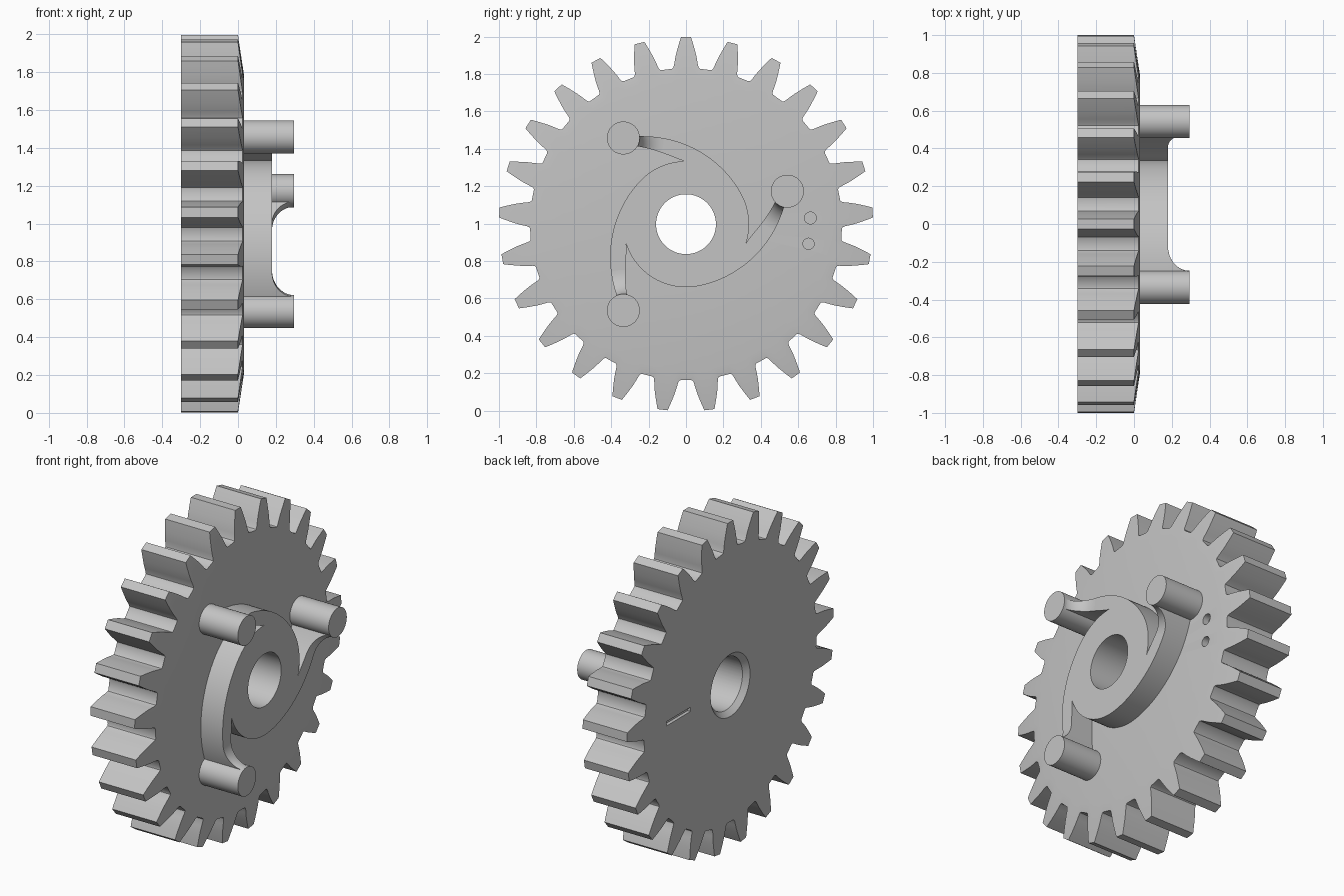
import bpy, bmesh
from math import sin, cos, pi, radians, degrees

if "Cube" in bpy.data.objects:
    bpy.data.objects.remove(bpy.data.objects["Cube"], do_unlink=True)

CZ = 0.997          # height of the gear axis
FACE, BACK = 0.033, -0.3
PLATE, TIP = 0.18, 0.295
BORE, HUB = 0.16, 0.337
TEETH = 25
PIN_R, PIN_ORBIT = 0.088, 0.57

grey = bpy.data.materials.new("light grey plastic")
grey.use_nodes = True
colour = (0.55, 0.55, 0.55, 1)
grey.diffuse_color = colour
grey.node_tree.nodes["Principled BSDF"].inputs["Base Color"].default_value = colour


def polar(x, r, a, cy=0.0, cz=CZ):
    """Point at radius r and angle a about an axis running along x."""
    return (x, cy + r * cos(a), cz + r * sin(a))


def circle(x, r, n=64, cy=0.0, cz=CZ):
    return [polar(x, r, 2 * pi * i / n, cy, cz) for i in range(n)]


def loft(name, rings, closed=False):
    """Bridge equal rings into a solid; cap the ends unless it closes on itself."""
    bm = bmesh.new()
    loops = [[bm.verts.new(p) for p in ring] for ring in rings]
    pairs = list(zip(loops, loops[1:]))
    if closed:
        pairs.append((loops[-1], loops[0]))
    else:
        bm.faces.new(loops[0])
        bm.faces.new(loops[-1])
    for a, b in pairs:
        for i in range(len(a)):
            j = (i + 1) % len(a)
            bm.faces.new((a[i], a[j], b[j], b[i]))
    bmesh.ops.recalc_face_normals(bm, faces=bm.faces)
    mesh = bpy.data.meshes.new(name)
    bm.to_mesh(mesh)
    bm.free()
    mesh.materials.append(grey)
    obj = bpy.data.objects.new(name, mesh)
    bpy.context.collection.objects.link(obj)
    return obj


def activate(obj):
    bpy.ops.object.select_all(action='DESELECT')
    obj.select_set(True)
    bpy.context.view_layer.objects.active = obj


def boolean(obj, cutter, operation='DIFFERENCE'):
    mod = obj.modifiers.new("cut", 'BOOLEAN')
    mod.operation = operation
    mod.solver = 'EXACT'
    mod.object = cutter
    activate(obj)
    bpy.ops.object.modifier_apply(modifier=mod.name)
    bpy.data.objects.remove(cutter, do_unlink=True)


def smooth(obj):
    activate(obj)
    bpy.ops.object.shade_smooth_by_angle(angle=radians(30))


# Gear outline: one tooth flank as (radius, half width), mirrored and repeated
flank = [(0.834, 0.076), (0.838, 0.069), (0.85, 0.0645), (0.877, 0.06),
         (0.905, 0.0545), (0.93, 0.048), (0.955, 0.041), (0.98, 0.0335), (1.0, 0.027)]
tooth = [(r, -w / r) for r, w in flank] + [(r, w / r) for r, w in reversed(flank)]
outline = [(r, pi / 2 + 2 * pi * k / TEETH + a) for k in range(TEETH) for r, a in tooth]

# Gear body: bored disc, back chamfer, toothed rim with a gently coned front
SHOULDER = 0.78


def gear_ring(x, r):
    return [polar(x, r, a) for _, a in outline]


gear = loft("gear_body", [
    gear_ring(FACE, BORE),
    gear_ring(FACE, SHOULDER),
    [polar(FACE * (1 - r) / (1 - SHOULDER), r, a) for r, a in outline],
    [polar(BACK, r, a) for r, a in outline],
    gear_ring(BACK, BORE + 0.03),
    gear_ring(BACK + 0.03, BORE),
], closed=True)

# Two index dimples on the front and a shallow radial groove on the back
for y, z, r in ((0.665, 1.03, 0.032), (0.655, 0.892, 0.03)):
    boolean(gear, loft("dimple_cutter", [circle(FACE - 0.04, r, 32, y, z),
                                         circle(FACE + 0.1, r, 32, y, z)]))
groove = [[(x, y, CZ + dz) for y, dz in ((0.385, -0.013), (0.615, -0.013),
                                         (0.615, 0.013), (0.385, 0.013))]
          for x in (BACK - 0.1, BACK + 0.02)]
boolean(gear, loft("groove_cutter", groove))
smooth(gear)

# Swirling hub outline: three arms, each sweeping from a notch out to its pin
NOTCH = 36
pins = ((126, 108), (18, 144), (-126, 108))     # angle, gap to the next pin


def inner_edge(t):
    return HUB + 0.185 * (1 - t / NOTCH) ** 1.55


def outer_edge(t):
    return HUB + 0.235 * max(0, 1 - t / 100) ** 2.2


swirl = []
for angle, gap in pins:
    swirl += [(inner_edge(t), radians(angle - t)) for t in range(NOTCH, -1, -2)]
    swirl += [(outer_edge(t), radians(angle - t)) for t in range(0, gap + NOTCH, 3)]


def swirl_prism(name, x0, x1):
    return loft(name, [[polar(x, r, a) for r, a in swirl] for x in (x0, x1)])


hub = swirl_prism("hub_plate", FACE - 0.01, PLATE)
boolean(hub, loft("bore_cutter", [circle(-0.2, BORE, 90), circle(0.4, BORE, 90)]))
smooth(hub)

# Drive pins, each with a concave fillet rising from its arm
FILLET = 0.13
for label, (angle, _) in zip(("upper", "side", "lower"), pins):
    _, cy, cz = polar(0, PIN_ORBIT, radians(angle))
    smooth(loft(label + "_drive_pin", [circle(FACE - 0.01, PIN_R, 48, cy, cz),
                                       circle(TIP, PIN_R, 48, cy, cz)]))
    rise = TIP - 0.001 - PLATE
    flare = [circle(0.1, PIN_R + FILLET, 48, cy, cz)]
    for i in range(13):
        a = pi / 2 * i / 12
        flare.append(circle(PLATE + rise * (1 - cos(a)),
                            PIN_R + FILLET * (1 - sin(a)) - 0.001, 48, cy, cz))
    fillet = swirl_prism(label + "_arm_fillet", PLATE - 0.01, 0.4)
    boolean(fillet, loft("flare_cutter", flare), 'INTERSECT')
    smooth(fillet)
